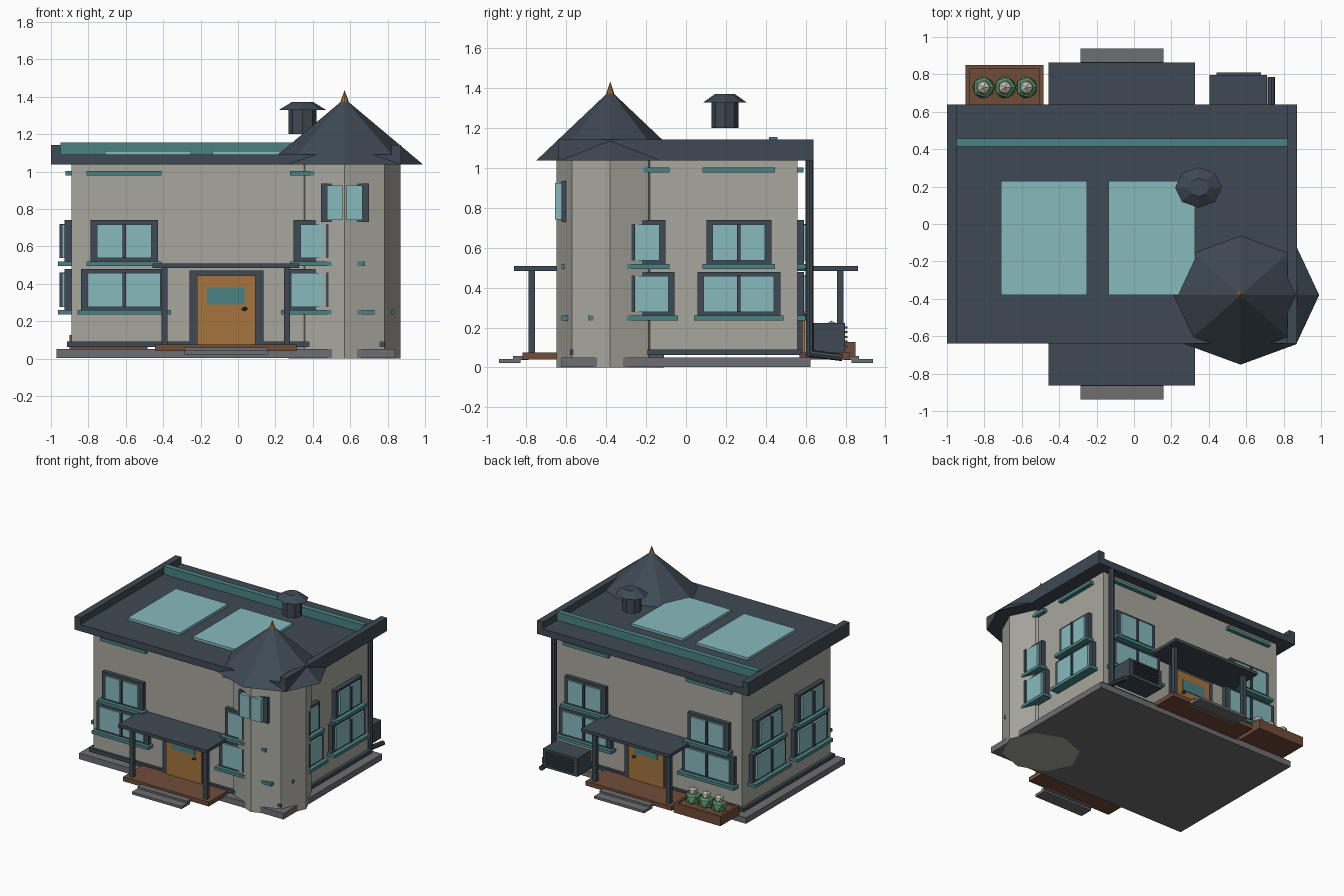
import bpy, bmesh, math
from mathutils import Matrix, Vector

if "Cube" in bpy.data.objects:
    bpy.data.objects.remove(bpy.data.objects["Cube"])


def material(name, rgb):
    m = bpy.data.materials.new(name)
    lin = [(c / 255 / 12.92 if c < 11 else ((c / 255 + 0.055) / 1.055) ** 2.4) for c in rgb]
    m.diffuse_color = (*lin, 1)
    m.use_nodes = True
    m.node_tree.nodes["Principled BSDF"].inputs["Base Color"].default_value = m.diffuse_color
    return m


WALL = material("warm grey wall", (168, 167, 158))
DARK = material("dark slate", (62, 73, 83))
GLASS = material("pale blue glass", (135, 186, 190))
TEAL = material("teal", (74, 130, 131))
WOOD = material("orange wood", (166, 116, 60))
BROWN = material("brown wood", (112, 76, 57))
STONE = material("grey stone", (110, 109, 113))
LEAF = material("leaf green", (88, 145, 98))
PETAL = material("pale petal", (192, 188, 180))


def finish(name, bm, mat):
    me = bpy.data.meshes.new(name)
    bm.to_mesh(me)
    bm.free()
    me.materials.append(mat)
    ob = bpy.data.objects.new(name, me)
    bpy.context.collection.objects.link(ob)
    return ob


def box(name, xs, ys, zs, mat):
    lo = Vector((min(xs), min(ys), min(zs)))
    hi = Vector((max(xs), max(ys), max(zs)))
    bm = bmesh.new()
    bmesh.ops.create_cube(bm, size=1, matrix=Matrix.Translation((lo + hi) / 2)
                          @ Matrix.Diagonal((*(hi - lo), 1)))
    return finish(name, bm, mat)


def cone(name, c, rx, ry, z0, z1, mat, top=1.0, n=8):
    """Elliptical prism or cone with corners on the axes; top = upper radius ratio."""
    bm = bmesh.new()
    bmesh.ops.create_cone(bm, cap_ends=True, segments=n, radius1=1, radius2=top, depth=1,
                          matrix=Matrix.Translation((*c, (z0 + z1) / 2))
                          @ Matrix.Diagonal((rx, ry, z1 - z0, 1)))
    return finish(name, bm, mat)


def ball(name, c, r, mat, rz=None):
    bm = bmesh.new()
    bmesh.ops.create_icosphere(bm, subdivisions=1, radius=1,
                               matrix=Matrix.Translation(c) @ Matrix.Diagonal((r, r, rz or r, 1)))
    return finish(name, bm, mat)


CX = -0.065          # centre line of the house
K = 1.11             # house is slightly stretched along x

# main body
box("foundation", (-0.97, 0.84), (-0.625, 0.625), (0.002, 0.05), STONE)
box("walls", (-0.89, 0.76), (-0.56, 0.56), (0.062, 1.045), WALL)
box("baseboard", (-0.915, 0.785), (-0.58, 0.58), (0.063, 0.09), DARK)

# roof with raised side edges, ridge bar and skylights
box("roof_slab", (-0.96, 0.83), (-0.64, 0.64), (1.037, 1.09), DARK)
for x in (-1.0, 0.82):
    box("roof_edge", (x, x + 0.052), (-0.64, 0.64), (1.037, 1.143), DARK)
box("roof_bar", (-0.95, 0.82), (0.415, 0.458), (1.08, 1.155), TEAL)
for x in (-0.71, -0.135):
    box("skylight", (x, x + 0.46), (-0.38, 0.23), (1.08, 1.11), GLASS)

# roof vent
cone("vent_shaft", (0.345, 0.195), 0.076, 0.068, 1.2, 1.335, DARK)
cone("vent_cap", (0.345, 0.195), 0.125, 0.108, 1.33, 1.372, DARK, top=0.45)

# corner tower
T = (0.57, -0.38)
cone("tower", T, 0.30, 0.27, 0.0, 1.05, WALL)
cone("tower_roof", T, 0.42, 0.372, 1.037, 1.39, DARK, top=0.0)
cone("finial", T, 0.022, 0.02, 1.375, 1.435, WOOD, top=0.0)
box("tower_window_frame", (0.443, 0.70), (-0.595, -0.625), (0.73, 0.935), DARK)
for s in (-1, 1):
    box("tower_pane", (0.57 + s * 0.01, 0.57 + s * 0.095), (-0.60, -0.657), (0.742, 0.925), GLASS)


def wall_box(name, side, u, d, zs, mat):
    """Box on a wall: u runs along the wall, d points outward."""
    if side in ("front", "back"):
        s = -1 if side == "front" else 1
        box(name, [CX + K * v for v in u], [s * (0.56 + v) for v in d], zs, mat)
    else:
        s = -1 if side == "left" else 1
        box(name, [CX + s * (0.825 + K * v) for v in d], u, zs, mat)


def window(side, c, half, z0, z1, sill, rim):
    wall_box("window_frame", side, (c - half, c + half), (-0.01, 0.033), (z0, z1), DARK)
    wall_box("mullion", side, (c - 0.008, c + 0.008), (0, 0.058), (z0 + 0.02, z1 - 0.02), DARK)
    for s in (-1, 1):
        wall_box("window_pane", side, (c + s * 0.008, c + s * (half - rim)), (0, 0.047),
                 (z0 + 0.02, z1 - 0.022), GLASS)
    wall_box("window_sill", side, (c - sill, c + sill), (0, 0.064), (z0 - 0.022, z0 + 0.003), TEAL)


# two windows, one above the other, twice on each wall
for side, off in (("front", 0.49), ("back", 0.49), ("left", 0.265), ("right", 0.265)):
    for c in (-off, off):
        window(side, c, 0.208, 0.257, 0.48, 0.225, 0.032)
        window(side, c, 0.163, 0.517, 0.74, 0.181, 0.032)
        wall_box("upper_trim", side, (c - 0.181, c + 0.181), (0, 0.03), (0.978, 1.004), TEAL)

# porch and door, front and back
for s in (-1, 1):
    def y(*v):
        return [s * a for a in v]
    box("porch_roof", (-0.457, 0.325), y(0.55, 0.863), (0.483, 0.508), DARK)
    box("porch_deck", (-0.445, 0.315), y(0.57, 0.82), (0.04, 0.075), BROWN)
    for x in (-0.41, 0.245):
        box("porch_post", (x, x + 0.033), y(0.758, 0.79), (0.07, 0.49), DARK)
    box("upper_step", (-0.285, 0.157), y(0.79, 0.867), (0.038, 0.058), STONE)
    box("lower_step", (-0.285, 0.157), y(0.83, 0.937), (0.022, 0.042), STONE)
    box("door_frame", (-0.26, 0.135), y(0.55, 0.585), (0.07, 0.47), DARK)
    box("door", (-0.22, 0.093), y(0.56, 0.597), (0.075, 0.445), WOOD)
    box("door_window", (-0.167, 0.037), y(0.59, 0.603), (0.29, 0.38), TEAL)
    ball("door_handle", (0.035, s * 0.608, 0.266), 0.018, DARK, 0.011)

# planter box with rim, plants and blossoms
box("planter", (-0.9, -0.485), (0.61, 0.85), (0.05, 0.115), BROWN)
for ys in ((0.61, 0.63), (0.83, 0.85)):
    box("planter_rim", (-0.9, -0.485), ys, (0.11, 0.127), BROWN)
for xs in ((-0.9, -0.88), (-0.505, -0.485)):
    box("planter_rim", xs, (0.61, 0.85), (0.11, 0.127), BROWN)
for x in (-0.805, -0.69, -0.575):
    ball("plant", (x, 0.73, 0.145), 0.065, LEAF, 0.06)
    ball("blossom", (x, 0.73, 0.2), 0.04, PETAL, 0.035)

# cooling unit with louvres
box("cooling_unit", (0.405, 0.71), (0.62, 0.797), (0.075, 0.222), DARK)
for i in range(5):
    z = 0.1 + i * 0.024
    box("louvre", (0.44, 0.68), (0.79, 0.81), (z, z + 0.01), DARK)

# downpipe and spout
cone("downpipe", (0.735, 0.62), 0.022, 0.02, 0.055, 1.04, DARK)
spout = cone("spout", (0, 0), 0.02, 0.018, -0.085, 0.085, DARK)
spout.location = (0.735, 0.7, 0.06)
spout.rotation_euler = (math.radians(97), 0, 0)
spout.rotation_euler = (math.radians(-97), 0, 0)
